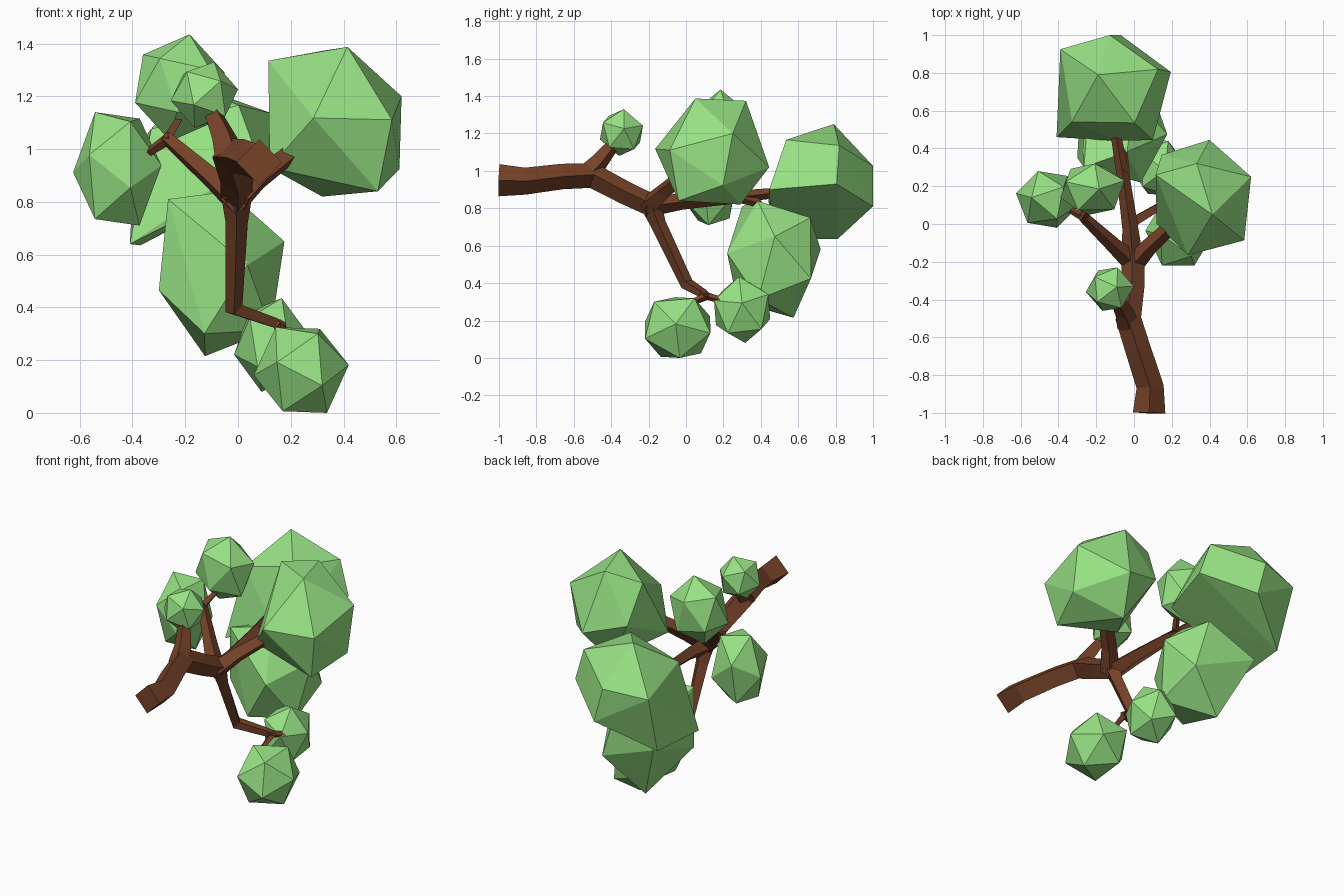
import bpy, bmesh, math
from mathutils import Vector, Matrix

if "Cube" in bpy.data.objects:
    bpy.data.objects.remove(bpy.data.objects["Cube"])


def material(name, color):
    m = bpy.data.materials.new(name)
    m.diffuse_color = color
    m.use_nodes = True
    m.node_tree.nodes["Principled BSDF"].inputs["Base Color"].default_value = m.diffuse_color
    return m


BARK = material("bark", (0.18, 0.055, 0.022, 1))
LEAF = material("leaf_green", (0.31, 0.76, 0.23, 1))


def finish(bm, name, mat):
    bmesh.ops.recalc_face_normals(bm, faces=bm.faces)
    me = bpy.data.meshes.new(name)
    bm.to_mesh(me)
    bm.free()
    me.materials.append(mat)
    ob = bpy.data.objects.new(name, me)
    bpy.context.collection.objects.link(ob)


def branch(name, nodes):
    """Four-sided tapered limb through nodes (x, y, z, radius)."""
    bm = bmesh.new()
    pts = [Vector(n[:3]) for n in nodes]
    rings, side = [], None
    for i, p in enumerate(pts):
        t = Vector()
        if i > 0:
            t += (p - pts[i - 1]).normalized()
        if i < len(pts) - 1:
            t += (pts[i + 1] - p).normalized()
        t.normalize()
        side = t.cross(Vector((0, 0, 1))) if side is None else side - t * side.dot(t)
        side.normalize()
        up = side.cross(t)
        r = nodes[i][3]
        rings.append([bm.verts.new(p + r * (math.cos(a) * side + math.sin(a) * up))
                      for a in (k * math.pi / 2 for k in range(4))])
    for a, b in zip(rings, rings[1:]):
        for k in range(4):
            bm.faces.new((a[k], a[(k + 1) % 4], b[(k + 1) % 4], b[k]))
    bm.faces.new(rings[0])
    bm.faces.new(rings[-1])
    finish(bm, name, BARK)


def frame(a, b):
    """Orthonormal basis with a first and b in the first plane."""
    x = Vector(a).normalized()
    z = x.cross(Vector(b)).normalized()
    return Matrix((x, z.cross(x), z)).transposed()


def foliage(name, lo, hi, v1, v2, pulls=()):
    """Icosahedron with two corners turned to v1 and v2, fitted to a box;
    the corner nearest each pull point is then moved onto it."""
    ico = bmesh.new()
    bmesh.ops.create_icosphere(ico, subdivisions=1, radius=1)
    ico.verts.ensure_lookup_table()
    a = ico.verts[0]
    b = a.link_edges[0].other_vert(a)
    rot = frame(v1, v2) @ frame(a.co, b.co).transposed()
    pts = [rot @ v.co for v in ico.verts]
    ico.free()
    for k in range(3):
        mn = min(p[k] for p in pts)
        mx = max(p[k] for p in pts)
        for p in pts:
            p[k] = lo[k] + (p[k] - mn) / (mx - mn) * (hi[k] - lo[k])
    free = list(range(len(pts)))
    for p in map(Vector, pulls):
        i = min(free, key=lambda j: (pts[j] - p).length)
        pts[i] = p
        free.remove(i)
    # Wrap the corners so the clump stays convex
    bm = bmesh.new()
    for p in pts:
        bm.verts.new(p)
    bmesh.ops.convex_hull(bm, input=bm.verts)
    bmesh.ops.delete(bm, geom=[v for v in bm.verts if not v.link_faces], context='VERTS')
    finish(bm, name, LEAF)


# Main limb and its forks
branch("trunk", [(.08, -1, .95, .086), (.085, -.86, .945, .072), (.02, -.66, .97, .068),
                 (-.03, -.5, .975, .068), (-.005, -.32, .88, .062), (-.005, -.17, .81, .06)])
branch("front_top_branch", [(-.03, -.54, .97, .06), (-.05, -.47, 1.04, .05), (-.1, -.38, 1.15, .033)])
branch("back_branch", [(-.005, -.22, .81, .06), (-.02, -.02, .835, .042),
                       (-.06, .27, .86, .034), (-.11, .55, .89, .025)])
branch("back_lower_twig", [(-.05, .27, .86, .028), (-.06, .38, .83, .025), (-.06, .44, .74, .02)])
branch("right_branch", [(0, -.21, .81, .055), (.08, -.12, .89, .045), (.21, 0, .99, .038), (.3, .08, 1.05, .03)])
branch("left_branch", [(-.01, -.2, .81, .055), (-.1, -.12, .89, .042), (-.27, .04, 1.04, .028)])
branch("left_upper_twig", [(-.275, .03, 1.03, .024), (-.22, .11, 1.12, .015)])
branch("left_outer_twig", [(-.255, .03, 1.045, .024), (-.35, .08, .98, .015)])
branch("lower_branch", [(-.005, -.19, .83, .06), (-.005, -.15, .72, .042), (-.015, .005, .395, .036),
                        (.13, .09, .345, .026), (.17, .11, .33, .022)])
branch("lower_front_twig", [(.16, .12, .335, .022), (.16, .02, .29, .016)])
branch("lower_back_twig", [(.14, .08, .34, .022), (.19, .2, .305, .017)])

# Leaf clumps
foliage("front_top_foliage", (-.255, -.46, 1.08), (0, -.23, 1.33), (.9, .1, .15), (.3, .1, 1))
foliage("right_foliage", (.11, -.17, .82), (.62, .45, 1.39), (-.31, -.98, .06), (.2, -.45, 1),
        [(.286, -.165, 1.118), (.415, .05, 1.387), (.62, .25, 1.2), (.115, .26, 1.335),
         (.4, .445, 1.02), (.53, -.04, .84), (.12, 0, .93)])
foliage("back_foliage", (-.41, .44, .63), (.19, 1, 1.25), (-.27, .2, 1), (1, .25, 0),
        [(-.19, .79, 1.25), (-.07, 1, .81), (.195, .805, .93), (.1, .445, .9),
         (-.41, .46, .64), (-.39, .925, 1.0), (-.37, .81, .635)])
foliage("lower_foliage", (-.3, .21, .21), (.18, .73, .84), (.4, -1, .15), (1, .2, .4),
        [(.036, .22, .56), (.176, .475, .65), (-.125, .575, .215), (-.265, .3, .81),
         (-.3, .35, .465), (-.28, .72, .58)])
foliage("left_foliage", (-.625, -.02, .71), (-.29, .28, 1.14), (.3, -.95, -.3), (.2, -.3, .95))
foliage("upper_left_foliage", (-.39, .05, 1.03), (-.05, .32, 1.435), (.2, 0, 1), (-.5, -.8, .3))
foliage("bottom_front_foliage", (.06, -.22, 0), (.42, .13, .325), (1, -.05, .1), (.6, .5, .95))
foliage("bottom_back_foliage", (-.015, .15, .08), (.27, .45, .435), (1, 0, .2), (.3, -.1, 1))
